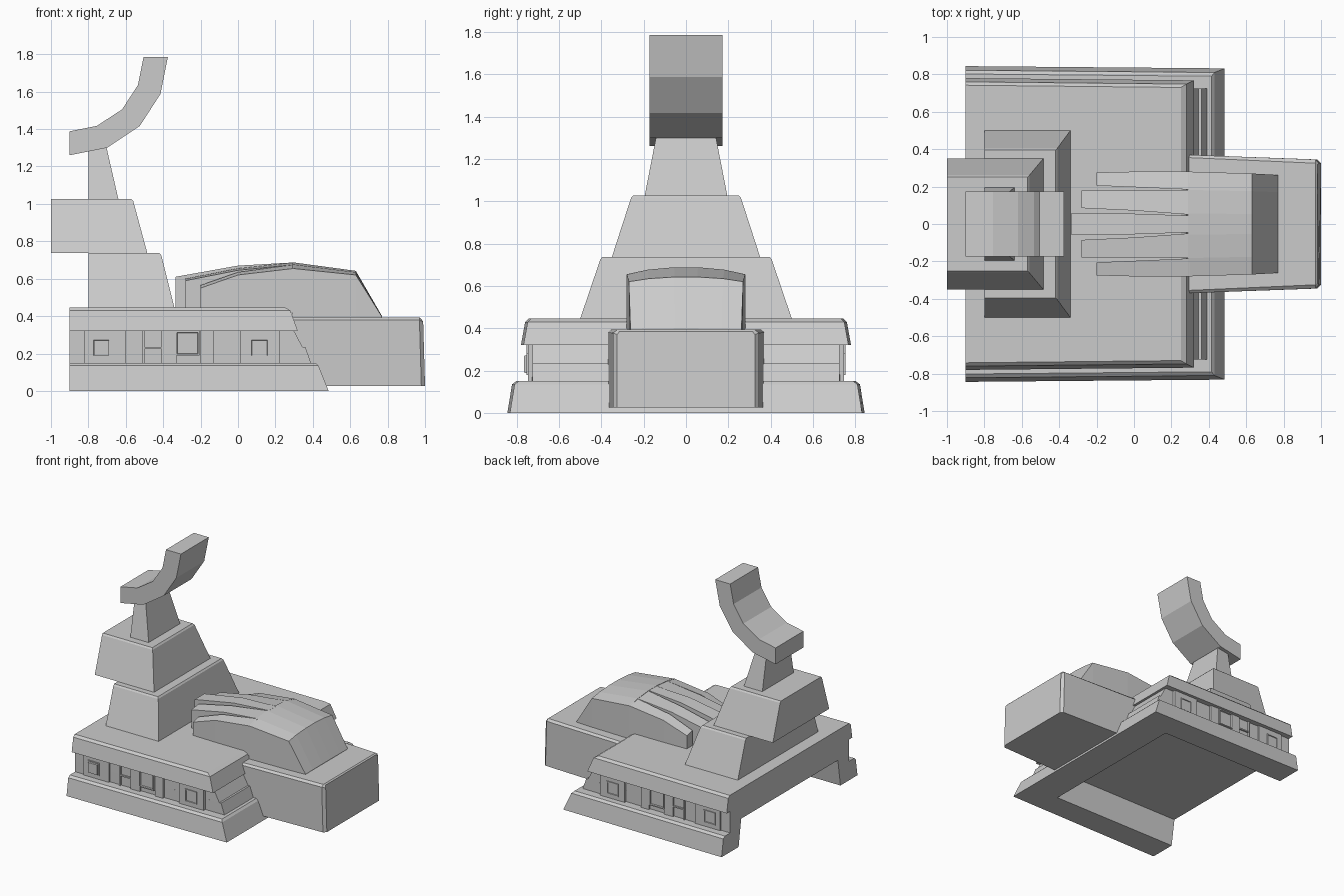
import bpy, bmesh

if "Cube" in bpy.data.objects:
    bpy.data.objects.remove(bpy.data.objects["Cube"])


def loft(name, rings):
    """Skin a list of equal-length point rings and cap both ends."""
    bm = bmesh.new()
    vs = [[bm.verts.new(p) for p in r] for r in rings]
    n = len(rings[0])
    for a, b in zip(vs, vs[1:]):
        for i in range(n):
            j = (i + 1) % n
            bm.faces.new((a[i], a[j], b[j], b[i]))
    bm.faces.new(vs[0][::-1])
    bm.faces.new(vs[-1])
    bmesh.ops.recalc_face_normals(bm, faces=bm.faces)
    return finish(name, bm)


def finish(name, bm):
    me = bpy.data.meshes.new(name)
    bm.to_mesh(me)
    bm.free()
    ob = bpy.data.objects.new(name, me)
    bpy.context.collection.objects.link(ob)
    return ob


def tiers(name, x0, levels, flare=0):
    """Stepped block with a flat back at x0; levels are (z, front x, half depth)."""
    return loft(name, [[(x0, -y - flare, z), (x1, -y, z), (x1, y, z), (x0, y + flare, z)]
                       for z, x1, y in levels])


# Building: plinth, recessed wall and overhanging roof slab
base = tiers("building", -0.9, [
    (0, .485, .832), (.135, .43, .81), (.15, .415, .79), (.15, .39, .725),
    (.235, .36, .725), (.235, .345, .725), (.32, .30, .725), (.32, .32, .768),
    (.43, .28, .748), (.447, .25, .73)], .012)

# Hollow underside, open at the back
hollow = tiers("hollow_cutter", -1.1, [(-.05, .22, .64), (.21, .22, .60)])
hollow.hide_render = True
mod = base.modifiers.new("hollow", 'BOOLEAN')
mod.object, mod.operation, mod.solver = hollow, 'DIFFERENCE', 'EXACT'
bpy.context.view_layer.objects.active = base
bpy.ops.object.modifier_apply(modifier=mod.name)
bpy.data.objects.remove(hollow)


def panel(name, side, x0, x1, z0, z1, y0, y1, frame=0):
    """Wall block; frame > 0 adds a sunken middle inside a raised border."""
    bm = bmesh.new()
    bmesh.ops.create_cube(bm, size=1)
    for v in bm.verts:
        v.co = ((x0 + x1) / 2 + v.co.x * (x1 - x0),
                side * ((y0 + y1) / 2 + v.co.y * (y1 - y0)),
                (z0 + z1) / 2 + v.co.z * (z1 - z0))
    bmesh.ops.recalc_face_normals(bm, faces=bm.faces)
    if frame:
        face = max(bm.faces, key=lambda f: side * f.calc_center_median().y)
        bmesh.ops.inset_region(bm, faces=[face], thickness=frame)
        bmesh.ops.inset_region(bm, faces=[face], thickness=.003, depth=-.012)
    finish(name, bm)


# Wall panels and windows on both long sides
for side in (-1, 1):
    for x0, x1 in ((-.82, -.60), (-.41, -.33), (-.20, -.13), (.01, .225)):
        panel("wall_panel", side, x0, x1, .15, .32, .70, .747)
    panel("cross_bar", side, -.51, -.41, .225, .235, .70, .745)
    panel("pillar", side, -.51, -.50, .15, .32, .70, .747)
    for x, z, s in ((-.73, .23, .05), (-.27, .255, .065), (.115, .23, .05)):
        panel("window", side, x - s, x + s, z - s, z + s, .70, .754, .012)

# Stacked tower
tiers("tower_lower", -.8, [(.445, -.34, .50), (.725, -.41, .405), (.737, -.42, .395)])
tiers("tower_middle", -1, [(.737, -.485, .35), (1.015, -.56, .26), (1.027, -.57, .25)])
tiers("tower_neck", -.8, [(1.027, -.64, .195), (1.31, -.705, .14)])

# Curved crest on the tower
outline = [(-.9, 1.26), (-.70, 1.30), (-.525, 1.417), (-.415, 1.587), (-.375, 1.785),
           (-.505, 1.785), (-.535, 1.635), (-.62, 1.505), (-.755, 1.417), (-.9, 1.388)]
loft("crest", [[(x, y, z) for x, z in outline] for y in (-.173, .173)])

# Forearm block in front, tapering and slightly leaning
loft("forearm_block", [[(x + d, -yb, .026), (x + d, yb, .026), (x, yb, zt - .015),
                        (x - c, yt, zt), (x - c, -yt, zt), (x, -yb, zt - .015)]
                       for x, yb, yt, zt, c, d in ((.29, .37, .355, .395, 0, 0),
                                                   (.97, .345, .325, .393, 0, .01),
                                                   (.99, .325, .315, .385, .01, .01))])


def arch(x, w, zc, ze, zb=.39):
    """Arched cross-section across y."""
    top = [(-1, 0), (-.65, .65), (-.2, 1), (.2, 1), (.65, .65), (1, 0)]
    return [(x, -w, zb)] + [(x, w * t, ze + (zc - ze) * k) for t, k in top] + [(x, w, zb)]


# Back of the hand
loft("palm", [arch(.29, .28, .688, .655), arch(.63, .27, .642, .62),
              arch(.77, .262, .40, .396)])


def finger(name, stations, mirror=1):
    """Blocky finger; stations are (x, y inner, y outer, z inner, z outer)."""
    loft(name, [[(x, mirror * a, .42), (x, mirror * a, za), (x, mirror * b, zb),
                 (x, mirror * b, .42)] for x, a, b, za, zb in stations])


# Five fingers reaching back to the tower
finger("finger_middle", [(-.335, -.06, .06, .61, .61), (0, -.055, .055, .67, .67),
                         (.30, -.045, .045, .687, .687)])
for m in (-1, 1):
    finger("finger_inner", [(-.28, .085, .18, .60, .59), (0, .072, .178, .655, .645),
                            (.30, .05, .182, .686, .675)], m)
    finger("finger_outer", [(-.20, .205, .275, .565, .55), (0, .197, .28, .635, .62),
                            (.30, .184, .28, .675, .655)], m)
